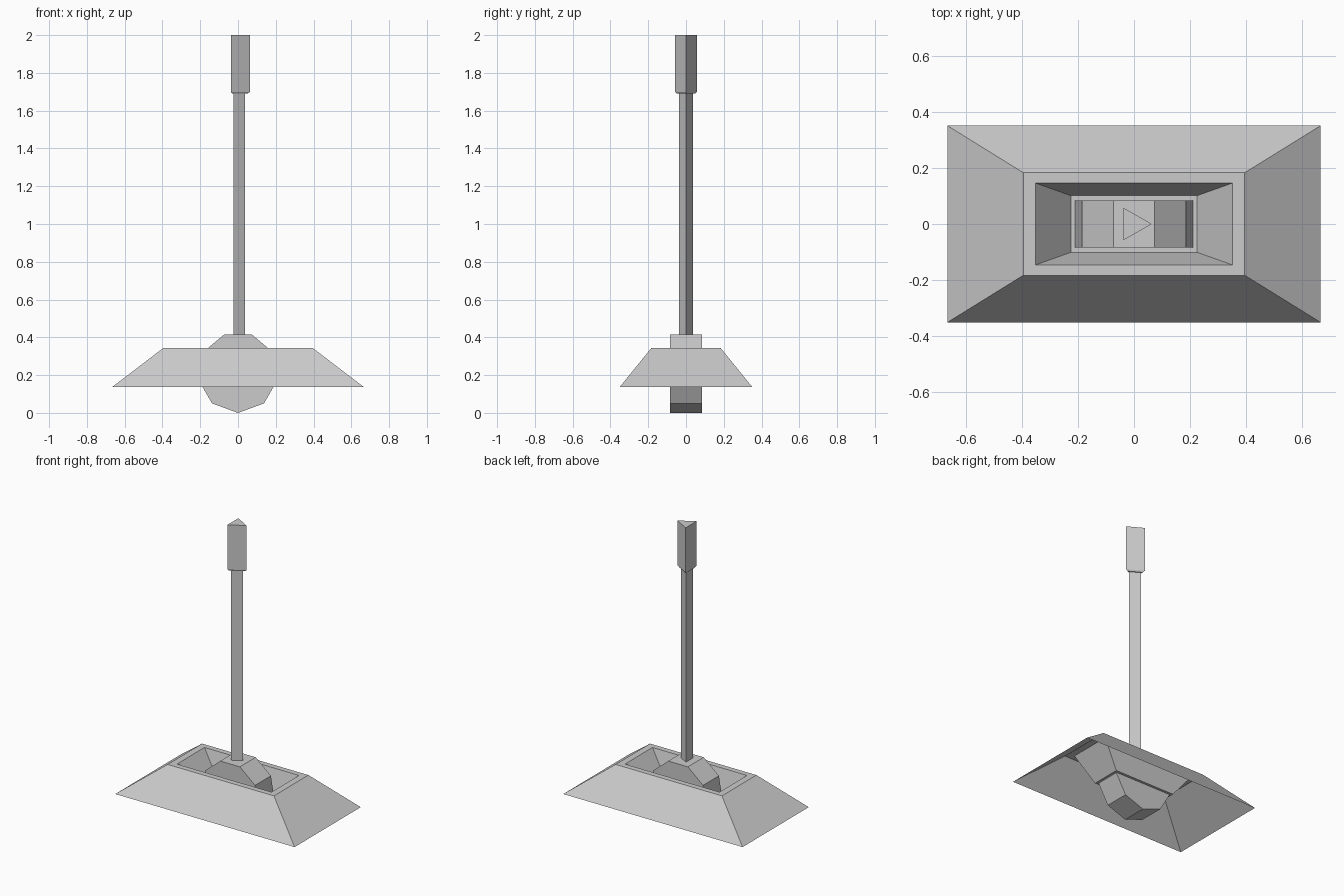
import bpy
import bmesh
from math import sin, cos, tau

if "Cube" in bpy.data.objects:
    bpy.data.objects.remove(bpy.data.objects["Cube"], do_unlink=True)

GREY = (0.6, 0.6, 0.6, 1)
metal = bpy.data.materials.new("plain_grey")
metal.use_nodes = True
metal.diffuse_color = GREY
metal.node_tree.nodes["Principled BSDF"].inputs["Base Color"].default_value = GREY


def loft(name, rings, cap_start=True, cap_end=True):
    """Join rings of points that run anticlockwise about the travel direction."""
    bm = bmesh.new()
    loops = [[bm.verts.new(p) for p in ring] for ring in rings]
    for a, b in zip(loops, loops[1:]):
        for i in range(len(a)):
            j = (i + 1) % len(a)
            bm.faces.new((a[i], a[j], b[j], b[i]))
    if cap_start:
        bm.faces.new(loops[0][::-1])
    if cap_end:
        bm.faces.new(loops[-1])
    mesh = bpy.data.meshes.new(name)
    bm.to_mesh(mesh)
    bm.free()
    mesh.materials.append(metal)
    obj = bpy.data.objects.new(name, mesh)
    bpy.context.collection.objects.link(obj)
    return obj


def rectangle(x, y, z):
    return [(-x, -y, z), (x, -y, z), (x, y, z), (-x, y, z)]


def triangle(radius, z):
    return [(radius * cos(tau * i / 3) - 0.004, radius * sin(tau * i / 3), z)
            for i in range(3)]


def nonagon(radius, y):
    return [(radius * sin(tau * i / 9), y, radius - radius * cos(tau * i / 9))
            for i in range(9)]


# Sloped housing, open underneath, with a sunken tray
loft("housing", [rectangle(0.666, 0.351, 0.137),
                 rectangle(0.395, 0.183, 0.344),
                 rectangle(0.351, 0.146, 0.344),
                 rectangle(0.225, 0.101, 0.18)], cap_start=False)

# Nine-sided pivot drum through the tray
loft("pivot_drum", [nonagon(0.214, 0.084), nonagon(0.214, -0.084)])

# Three-sided shaft and thicker grip
loft("lever_shaft", [triangle(0.042, 0.38), triangle(0.042, 1.75)])
loft("lever_grip", [triangle(0.055, 1.69), triangle(0.067, 1.7),
                    triangle(0.067, 2.0)])
